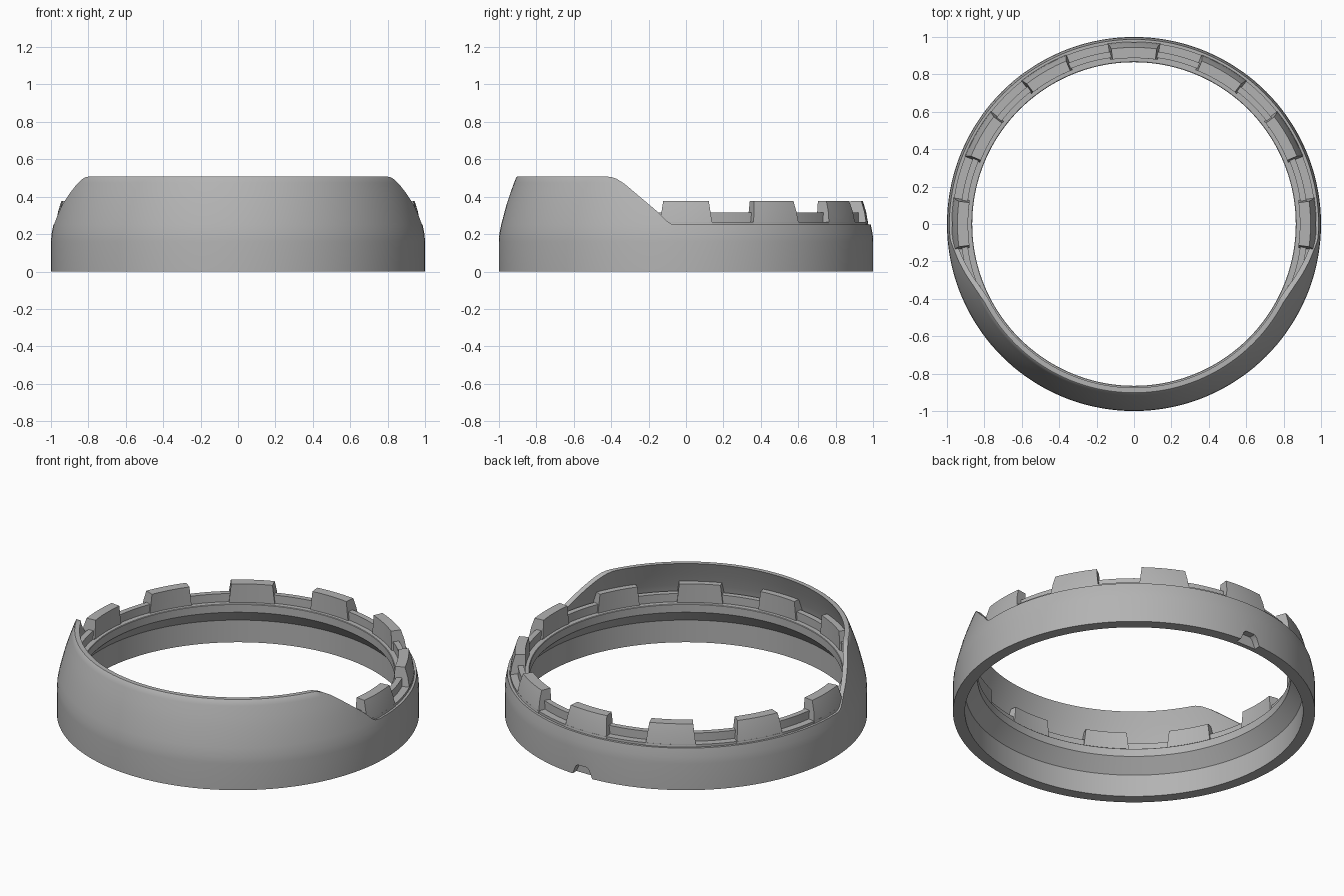
import bpy, bmesh, math

if "Cube" in bpy.data.objects:
    bpy.data.objects.remove(bpy.data.objects["Cube"])

grey = bpy.data.materials.new("plain_grey")
grey.diffuse_color = (0.45, 0.45, 0.45, 1)
grey.use_nodes = True
grey.node_tree.nodes["Principled BSDF"].inputs["Base Color"].default_value = grey.diffuse_color


def make_object(name, bm):
    bmesh.ops.recalc_face_normals(bm, faces=bm.faces)
    me = bpy.data.meshes.new(name)
    bm.to_mesh(me)
    bm.free()
    me.materials.append(grey)
    ob = bpy.data.objects.new(name, me)
    bpy.context.collection.objects.link(ob)
    return ob


def revolve(name, profile, n=144):
    """Spin a closed (radius, z) profile round the z axis."""
    bm = bmesh.new()
    rings = []
    for i in range(n):
        a = 2 * math.pi * i / n
        rings.append([bm.verts.new((r * math.cos(a), r * math.sin(a), z)) for r, z in profile])
    m = len(profile)
    for i in range(n):
        p, q = rings[i], rings[(i + 1) % n]
        for j in range(m):
            k = (j + 1) % m
            bm.faces.new((p[j], q[j], q[k], p[k]))
    return make_object(name, bm)


def prism(name, outline, axis, lo, hi):
    """Extrude a 2D outline (side, z) along x or y."""
    bm = bmesh.new()
    def place(s, z, d):
        return (d, s, z) if axis == 'x' else (s, d, z)
    a = [bm.verts.new(place(s, z, lo)) for s, z in outline]
    b = [bm.verts.new(place(s, z, hi)) for s, z in outline]
    bm.faces.new(a)
    bm.faces.new(b[::-1])
    for i in range(len(a)):
        j = (i + 1) % len(a)
        bm.faces.new((a[i], a[j], b[j], b[i]))
    return make_object(name, bm)


def activate(ob):
    bpy.ops.object.select_all(action='DESELECT')
    ob.select_set(True)
    bpy.context.view_layer.objects.active = ob


def cut(ob, cutter):
    mod = ob.modifiers.new("cut", 'BOOLEAN')
    mod.operation = 'DIFFERENCE'
    mod.solver = 'EXACT'
    mod.object = cutter
    activate(ob)
    bpy.ops.object.modifier_apply(modifier=mod.name)
    bpy.data.objects.remove(cutter)


# Outer shell: straight skirt curving inward to the raised front wall
shell = revolve("outer_shell", [
    (1.0, 0), (1.0, 0.16), (0.997, 0.20), (0.987, 0.25), (0.974, 0.30),
    (0.958, 0.36), (0.938, 0.42), (0.918, 0.475), (0.907, 0.503), (0.902, 0.507),
    (0.875, 0.507), (0.905, 0.43), (0.932, 0.35), (0.955, 0.27), (0.955, 0.20),
    (0.948, 0.15), (0.934, 0.135), (0.934, 0)])

# Sloped cut that lowers the wall towards the back
cut(shell, prism("wall_cutter", [
    (-0.43, 0.7), (-0.43, 0.508), (-0.40, 0.505), (-0.37, 0.495), (-0.33, 0.47),
    (-0.15, 0.318), (-0.10, 0.268), (-0.08, 0.255), (-0.05, 0.25),
    (1.2, 0.25), (1.2, 0.7)], 'x', -1.3, 1.3))

# Small notch in the bottom edge at the back
cut(shell, prism("notch_cutter", [
    (-0.068, -0.05), (-0.066, 0.0), (-0.045, 0.05), (-0.03, 0.062),
    (0.03, 0.062), (0.045, 0.05), (0.066, 0.0), (0.068, -0.05)], 'y', 0.96, 1.1))

# Inner shelf with conical underside and the low rim between teeth
shelf = revolve("inner_shelf", [
    (0.934, 0.135), (0.865, 0.215), (0.865, 0.262), (0.868, 0.265), (0.897, 0.265),
    (0.897, 0.315), (0.93, 0.315), (0.93, 0.265), (0.972, 0.265), (0.972, 0.135)])

# Twelve tapered teeth, 30 degrees apart
bm = bmesh.new()
section = [(0.887, 0.25), (0.887, 0.378), (0.944, 0.378), (0.962, 0.32), (0.974, 0.25)]
STEPS = 8
for t in range(12):
    rows = []
    for i in range(STEPS + 1):
        row = []
        for r, z in section:
            half = math.radians(8.3 - (z - 0.25) / 0.128 * 0.9)
            a = math.radians(30 * t) + half * (2 * i / STEPS - 1)
            row.append(bm.verts.new((r * math.cos(a), r * math.sin(a), z)))
        rows.append(row)
    bm.faces.new(rows[0])
    bm.faces.new(rows[-1][::-1])
    for p, q in zip(rows, rows[1:]):
        for j in range(len(section)):
            k = (j + 1) % len(section)
            bm.faces.new((p[j], q[j], q[k], p[k]))
teeth = make_object("teeth", bm)

for ob in (shell, shelf, teeth):
    activate(ob)
    bpy.ops.object.shade_smooth_by_angle(angle=math.radians(30))
